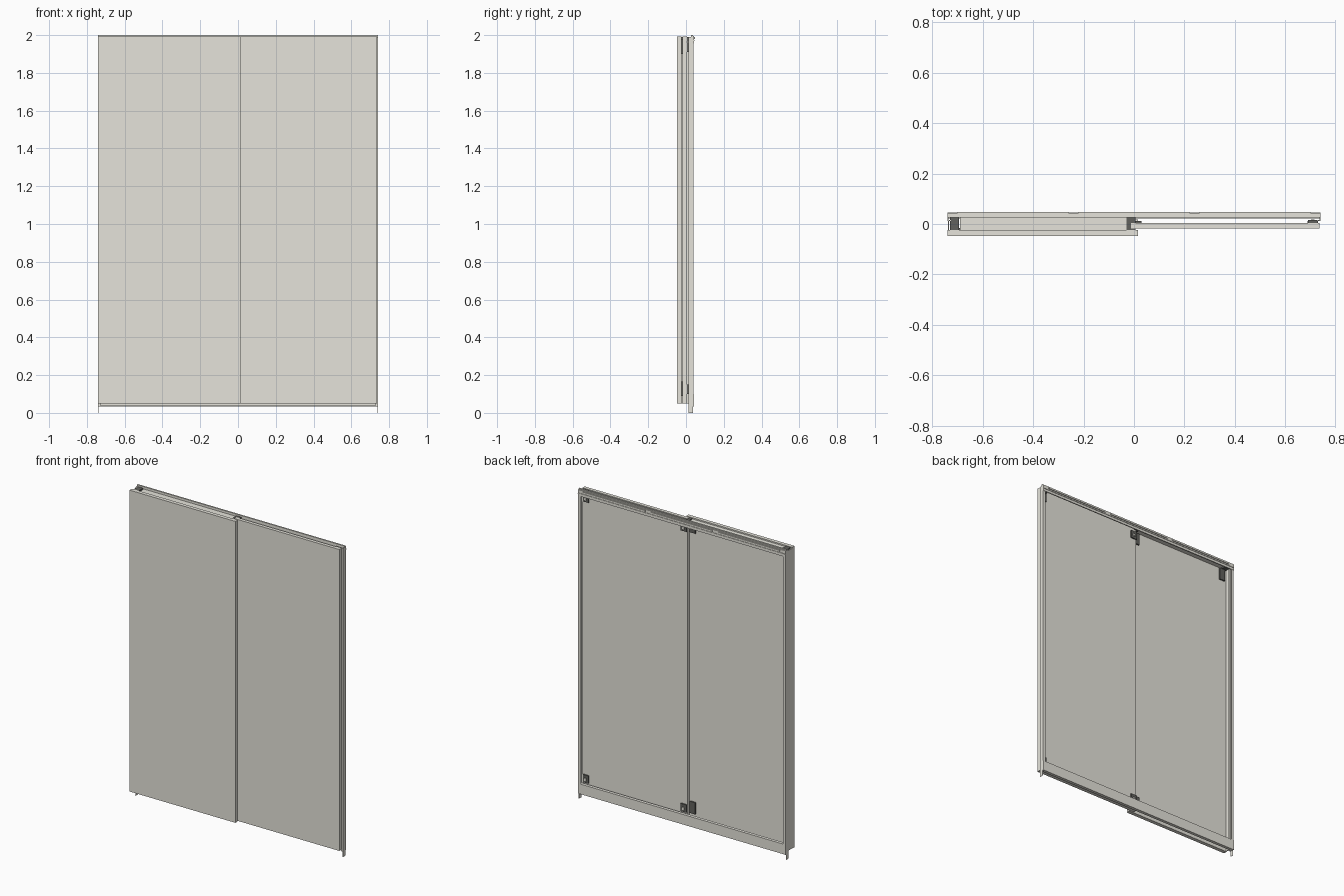
import bpy
import bmesh

cube = bpy.data.objects.get("Cube")
if cube:
    bpy.data.objects.remove(cube, do_unlink=True)


def material(name, rgb):
    m = bpy.data.materials.new(name)
    m.use_nodes = True
    m.diffuse_color = (*rgb, 1)
    m.node_tree.nodes["Principled BSDF"].inputs["Base Color"].default_value = (*rgb, 1)
    return m


PANEL = material("warm light grey", (0.79, 0.775, 0.71))
DARK = material("dark grey", (0.12, 0.12, 0.11))


def boxes(name, spans, mat=PANEL):
    """One object from boxes given as (x0, x1, y0, y1, z0, z1)."""
    bm = bmesh.new()
    for x0, x1, y0, y1, z0, z1 in spans:
        made = bmesh.ops.create_cube(bm, size=1)["verts"]
        for v in made:
            v.co = ((x0 + x1) / 2 + v.co.x * (x1 - x0),
                    (y0 + y1) / 2 + v.co.y * (y1 - y0),
                    (z0 + z1) / 2 + v.co.z * (z1 - z0))
    mesh = bpy.data.meshes.new(name)
    bm.to_mesh(mesh)
    bm.free()
    mesh.materials.append(mat)
    ob = bpy.data.objects.new(name, mesh)
    bpy.context.collection.objects.link(ob)
    return ob


W = 0.74       # half width
TOP = 1.993    # door top
BACK = -0.024  # back of the front door

# Front door: thin leaf, with a cover closing the gap up to the track
boxes("front_door", [(-W, 0.015, -0.048, BACK, 0.05, TOP)])
boxes("top_cover", [(-0.69, -0.03, BACK, 0.026, 1.98, 1.985)])
boxes("front_door_side_web", [(-0.738, -0.733, BACK, 0.012, 0.05, 1.985)])

# Rear door: single thin leaf
boxes("rear_door", [(-0.012, 0.735, -0.018, 0.004, 0.05, TOP)])

# Side posts: back flange, outer web and a thin foot reaching the floor
for side, name in ((-1, "right_post"), (1, "left_post")):
    def across(a, b):
        return min(side * a, side * b), max(side * a, side * b)
    boxes(name, [
        (*across(0.722, W), 0.036, 0.041, 0.035, 1.99),
        (*across(0.735, W), 0.012, 0.036, 0.035, 1.99),
        (*across(0.725, 0.735), 0.012, 0.016, 0.035, 1.99)])
    boxes(name + "_foot", [(*across(0.738, W), 0.012, 0.036, 0.0, 0.035)])

# Top track: stepped channel with segmented cover strips
boxes("top_track", [
    (-W, W, 0.026, 0.036, 1.975, 2.0),
    (-W, W, 0.036, 0.043, 1.955, 1.995),
    (-W, W, 0.043, 0.046, 1.97, 1.975)])
n = 3
step = 2 * 0.72 / n
boxes("track_cover_strips", [
    (-0.72 + i * step + 0.02, -0.72 + (i + 1) * step - 0.02, 0.043, 0.048, 1.98, 1.99)
    for i in range(n)])

# Bottom sill: upright back plate with a ledge on top and a lip below
boxes("bottom_sill", [
    (-W, W, 0.036, 0.042, 0.035, 0.1),
    (-W, W, 0.022, 0.036, 0.095, 0.1),
    (-W, W, 0.022, 0.036, 0.035, 0.04)])

# Hangers bridging the front door to the track, with plates on the door back
boxes("front_door_hangers", [
    (x, x + 0.035, BACK, 0.026, 1.975, 1.99) for x in (-0.73, -0.03)], DARK)
boxes("front_door_brackets", [
    (x, x + 0.04, BACK, BACK + 0.009, z, z + 0.075)
    for x, z in ((-0.72, 1.9), (-0.055, 1.9), (-0.055, 0.09))], DARK)

# Corner roller brackets on the back of the rear door
boxes("rear_door_brackets", [
    (x, x + 0.042, 0.004, 0.012, z, z + 0.05)
    for x in (-0.012, 0.688) for z in (0.1, 1.91)], DARK)
boxes("roller_pins", [
    (x + 0.014, x + 0.028, 0.012, 0.018, z + 0.015, z + 0.03)
    for x in (-0.012, 0.688) for z in (0.1, 1.91)])

# Guide at the top outer corner of the rear door
boxes("end_guide", [(0.69, 0.73, 0.004, 0.016, 1.965, 1.99)], DARK)
